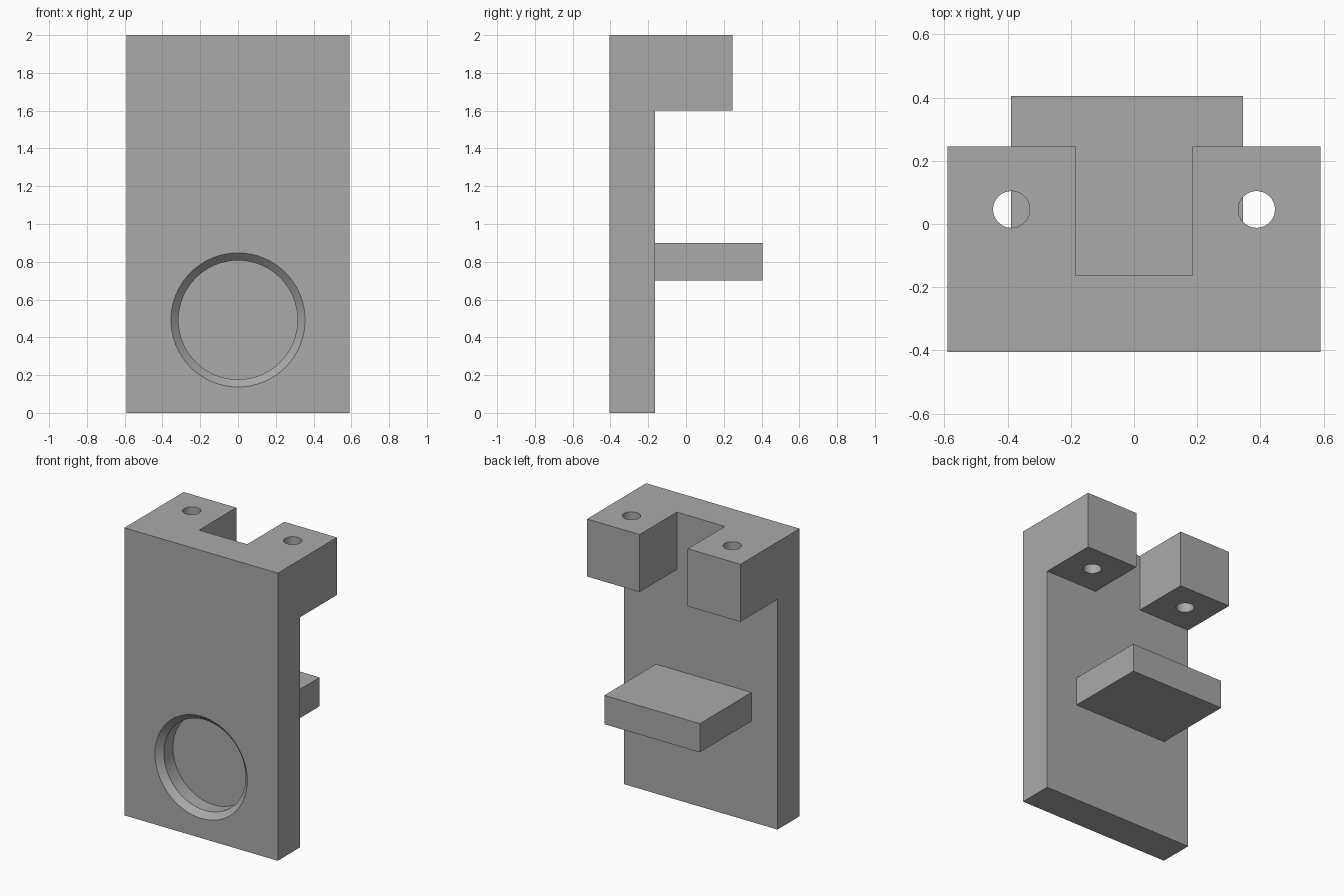
import bpy
import bmesh
from mathutils import Matrix

cube = bpy.data.objects.get("Cube")
if cube:
    bpy.data.objects.remove(cube, do_unlink=True)

grey = bpy.data.materials.new("plain_grey")
grey.use_nodes = True
colour = (0.4, 0.4, 0.4, 1)
grey.diffuse_color = colour
grey.node_tree.nodes["Principled BSDF"].inputs["Base Color"].default_value = colour


def finish(name, bm):
    bmesh.ops.recalc_face_normals(bm, faces=bm.faces)
    mesh = bpy.data.meshes.new(name)
    bm.to_mesh(mesh)
    bm.free()
    mesh.materials.append(grey)
    obj = bpy.data.objects.new(name, mesh)
    bpy.context.scene.collection.objects.link(obj)
    return obj


def prism(name, outline, low, high):
    """Extrude an (x, y) outline from z = low to z = high."""
    bm = bmesh.new()
    face = bm.faces.new([bm.verts.new((x, y, low)) for x, y in outline])
    top = bmesh.ops.extrude_face_region(bm, geom=[face])["geom"]
    verts = [v for v in top if isinstance(v, bmesh.types.BMVert)]
    bmesh.ops.translate(bm, verts=verts, vec=(0, 0, high - low))
    return finish(name, bm)


def box(name, x0, x1, y0, y1, z0, z1):
    return prism(name, [(x0, y0), (x1, y0), (x1, y1), (x0, y1)], z0, z1)


def cone(name, r1, r2, depth, matrix):
    bm = bmesh.new()
    bmesh.ops.create_cone(bm, cap_ends=True, segments=64, radius1=r1,
                          radius2=r2, depth=depth, matrix=matrix)
    obj = finish(name, bm)
    obj.hide_render = True
    return obj


def combine(target, other, operation):
    mod = target.modifiers.new(operation.lower(), "BOOLEAN")
    mod.operation = operation
    mod.solver = "EXACT"
    mod.object = other
    bpy.context.view_layer.objects.active = target
    bpy.ops.object.modifier_apply(modifier=mod.name)
    bpy.data.objects.remove(other, do_unlink=True)


W, FRONT, BACK, ARM = 0.59, -0.405, -0.163, 0.245

# Front plate, stopping under the forked top
bracket = box("bracket_body", -W, W, FRONT, BACK, 0, 1.6)

# Forked top with its slot open to the back
half = [(W, FRONT), (W, ARM), (0.185, ARM), (0.185, BACK)]
outline = half + [(-x, y) for x, y in reversed(half)]
combine(bracket, prism("forked_top", outline, 1.6, 2), "UNION")

# Shelf on the back, slightly off centre
shelf = box("rear_shelf", -0.39, 0.345, BACK, 0.405, 0.7, 0.9)
combine(bracket, shelf, "UNION")

# Vertical screw holes through both arms
for side in (-1, 1):
    place = Matrix.Translation((side * 0.388, 0.046, 1.8))
    combine(bracket, cone("screw_hole", 0.058, 0.058, 0.6, place), "DIFFERENCE")

# Round blind recess in the front, with a chamfered rim
turn = Matrix.Rotation(-1.5707963, 4, "X")
place = Matrix.Translation((0, FRONT + 0.04, 0.492)) @ turn
combine(bracket, cone("round_recess", 0.315, 0.315, 0.2, place), "DIFFERENCE")
place = Matrix.Translation((0, FRONT, 0.492)) @ turn
combine(bracket, cone("recess_chamfer", 0.395, 0.315, 0.08, place), "DIFFERENCE")

# Merge the coplanar seams and smooth the round walls only
bm = bmesh.new()
bm.from_mesh(bracket.data)
bmesh.ops.remove_doubles(bm, verts=bm.verts, dist=0.0001)
bmesh.ops.dissolve_limit(bm, angle_limit=0.01, verts=bm.verts, edges=bm.edges)
bm.to_mesh(bracket.data)
bm.free()
bpy.ops.object.select_all(action="DESELECT")
bracket.select_set(True)
bpy.context.view_layer.objects.active = bracket
bpy.ops.object.shade_smooth_by_angle(angle=0.5)
